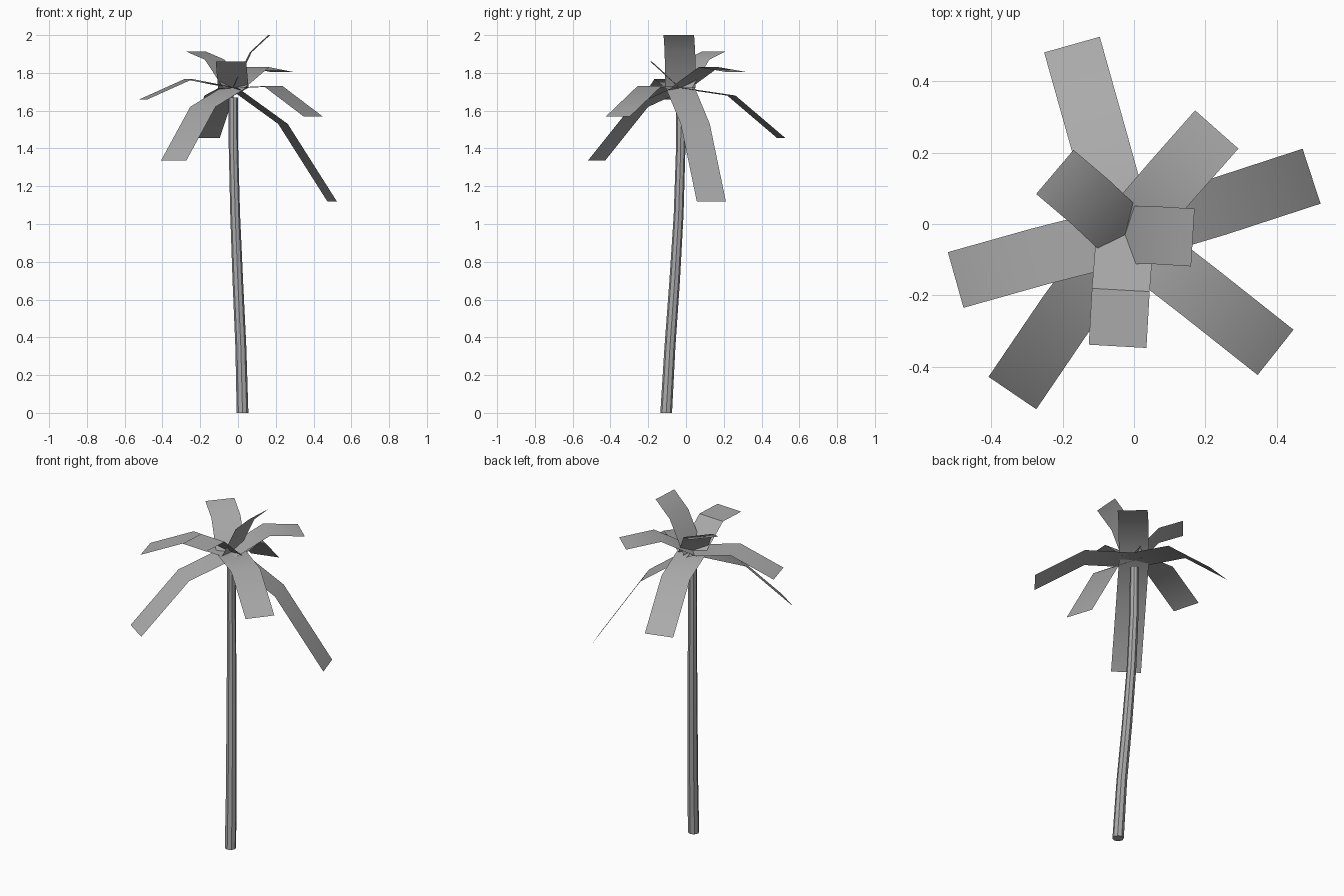
import bpy, bmesh
from mathutils import Vector

cube = bpy.data.objects.get("Cube")
if cube:
    bpy.data.objects.remove(cube)

GREY = (0.40, 0.40, 0.40, 1.0)
grey = bpy.data.materials.new("plain grey")
grey.use_nodes = True
grey.diffuse_color = GREY
grey.node_tree.nodes["Principled BSDF"].inputs["Base Color"].default_value = GREY


def finish(bm, name):
    mesh = bpy.data.meshes.new(name)
    bm.to_mesh(mesh)
    bm.free()
    mesh.materials.append(grey)
    obj = bpy.data.objects.new(name, mesh)
    bpy.context.collection.objects.link(obj)
    bpy.ops.object.select_all(action='DESELECT')
    obj.select_set(True)
    bpy.context.view_layer.objects.active = obj
    bpy.ops.object.shade_smooth_by_angle(angle=0.7)
    return obj


def bridge(bm, rows, closed=False):
    """Join successive rows of vertices with quads."""
    for a, b in zip(rows, rows[1:]):
        n = len(a)
        for i in range(n if closed else n - 1):
            j = (i + 1) % n
            bm.faces.new((a[i], a[j], b[j], b[i]))


# Trunk: a bent, tapering tube given as (x, y, z, radius)
TRUNK = [
    (0.024, -0.105, 0.0, 0.031),
    (0.015, -0.085, 0.35, 0.029),
    (-0.001, -0.06, 0.7, 0.028),
    (-0.015, -0.039, 1.05, 0.026),
    (-0.024, -0.028, 1.4, 0.025),
    (-0.025, -0.027, 1.67, 0.024),
]
bm = bmesh.new()
rings = []
for x, y, z, r in TRUNK:
    ring = bmesh.ops.create_circle(bm, segments=8, radius=r)["verts"]
    bmesh.ops.translate(bm, verts=ring, vec=(x, y, z))
    rings.append(ring)
bridge(bm, rings, closed=True)
bm.faces.new(rings[0])
bm.faces.new(rings[-1])
bmesh.ops.recalc_face_normals(bm, faces=bm.faces)
finish(bm, "trunk")

# Fronds: flat strips from the crown through a bend to a tip
CROWN = Vector((-0.025, -0.03, 1.72))
HALF_WIDTH = 0.081
FRONDS = {
    "back_frond": ((-0.10, 0.24, 1.68), (-0.174, 0.503, 1.456)),
    "back_left_frond": ((0.104, 0.12, 1.83), (0.232, 0.265, 1.805)),
    "left_drooping_frond": ((0.238, 0.049, 1.53), (0.498, 0.134, 1.12)),
    "front_left_frond": ((0.186, -0.193, 1.73), (0.397, -0.36, 1.57)),
    "front_frond": ((-0.037, -0.185, 1.86), (-0.046, -0.343, 1.86)),
    "front_right_frond": ((-0.186, -0.246, 1.62), (-0.341, -0.474, 1.335)),
    "back_right_frond": ((-0.123, 0.062, 1.87), (-0.222, 0.146, 1.913)),
    "left_upright_frond": ((0.068, -0.032, 1.91), (0.165, -0.038, 2.0)),
    "right_frond": ((-0.262, -0.09, 1.767), (-0.5, -0.157, 1.66)),
}
for name, (bend, tip) in FRONDS.items():
    bend, tip = Vector(bend), Vector(tip)
    side = (tip - bend).cross(Vector((0, 0, 1))).normalized() * HALF_WIDTH
    bm = bmesh.new()
    bridge(bm, [[bm.verts.new(p + side), bm.verts.new(p - side)]
                for p in (CROWN, bend, tip)])
    bmesh.ops.recalc_face_normals(bm, faces=bm.faces)
    bm.normal_update()
    if sum(f.normal.z for f in bm.faces) < 0:
        bmesh.ops.reverse_faces(bm, faces=bm.faces)
    finish(bm, name)
